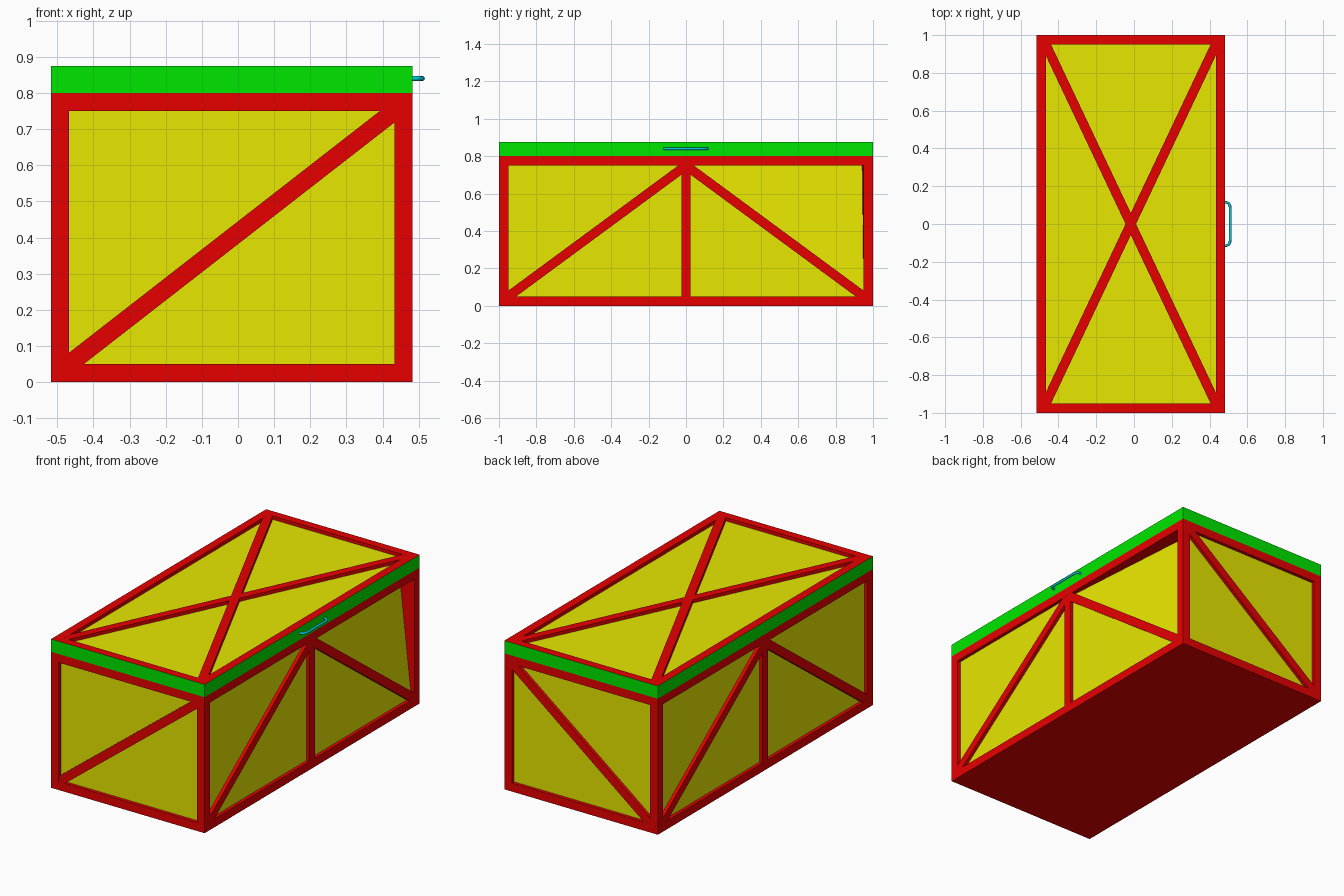
import bpy, bmesh
from mathutils import Vector, Matrix

if "Cube" in bpy.data.objects:
    bpy.data.objects.remove(bpy.data.objects["Cube"])

X0, X1 = -0.517, 0.483
RAIL, DEEP = 0.05, 0.02


def material(name, rgb):
    m = bpy.data.materials.new(name)
    m.diffuse_color = (*rgb, 1)
    m.use_nodes = True
    m.node_tree.nodes["Principled BSDF"].inputs["Base Color"].default_value = m.diffuse_color
    return m


RED = material("red", (0.8, 0.0, 0.0))
YELLOW = material("yellow", (0.8, 0.8, 0.0))
GREEN = material("green", (0.0, 0.8, 0.0))
CYAN = material("cyan", (0.0, 0.65, 0.75))


def add_object(name, bm, mats):
    me = bpy.data.meshes.new(name)
    bm.to_mesh(me)
    bm.free()
    for m in mats:
        me.materials.append(m)
    ob = bpy.data.objects.new(name, me)
    bpy.context.collection.objects.link(ob)
    return ob


def box(z0, z1):
    bm = bmesh.new()
    size = Vector((X1 - X0, 2, z1 - z0))
    mid = Vector(((X0 + X1) / 2, 0, (z0 + z1) / 2))
    bmesh.ops.create_cube(bm, size=1, matrix=Matrix.Translation(mid) @ Matrix.Diagonal((*size, 1)))
    bm.normal_update()
    return bm


def sink_panels(bm, faces, rail_mat, panel_mat):
    """Leave a rail around each face and recess the panel inside it."""
    for f in faces:
        n = f.normal.copy()
        for width in (RAIL, 0.0):
            rim = bmesh.ops.inset_individual(bm, faces=[f], thickness=width, use_even_offset=True)
            for r in rim["faces"]:
                r.material_index = rail_mat
        for v in f.verts:
            v.co -= n * DEEP
        f.material_index = panel_mat


def bar(bm, a, b, normal, extend=0.02):
    """Flat brace lying in a recess, its face flush with the rails."""
    a, b, n = Vector(a), Vector(b), Vector(normal)
    d = (b - a).normalized()
    side = n.cross(d)
    rot = Matrix((d, side, n)).transposed().to_4x4()
    mid = (a + b) / 2 - n * (DEEP / 2 + 0.0004)
    scale = Matrix.Diagonal(((b - a).length + 2 * extend, RAIL, DEEP, 1))
    bmesh.ops.create_cube(bm, size=1, matrix=Matrix.Translation(mid) @ rot @ scale)


# Chest body with recessed side panels
bm = box(0, 0.8)
sink_panels(bm, [f for f in bm.faces if abs(f.normal.z) < 0.5], 0, 1)

# One upper panel on the right side is pushed in at its corner
bm.normal_update()
panel = [f for f in bm.faces if f.material_index == 1 and f.normal.x > 0.9][0]
corner = max(panel.verts, key=lambda v: v.co.y + v.co.z)
low = max(panel.verts, key=lambda v: v.co.y - v.co.z)
bmesh.ops.bisect_plane(bm, geom=[panel] + panel.edges[:] + panel.verts[:],
                       plane_co=(0, 0, 0), plane_no=(0, 1, 0))
top_mid = [v for v in bm.verts if abs(v.co.y) < 1e-4 and v.co.z > 0.7 and v.co.x > 0.4][0]
bmesh.ops.connect_verts(bm, verts=[top_mid, low])
corner.co += Vector((-0.07, -0.008, 0))
add_object("chest_body", bm, [RED, YELLOW])

# Braces on the ends and the long sides
bm = bmesh.new()
for s in (-1, 1):
    bar(bm, (X0 + RAIL, s, RAIL), (X1 - RAIL, s, 0.75), (0, s, 0))
for x, n in ((X0, -1), (X1, 1)):
    bar(bm, (x, 0, RAIL), (x, 0, 0.75), (n, 0, 0))
    for s in (-1, 1):
        bar(bm, (x, s * 0.95, RAIL), (x, 0, 0.75), (n, 0, 0))
add_object("side_braces", bm, [RED])

# Lid with green edges and a recessed top
bm = box(0.8, 0.875)
sink_panels(bm, [f for f in bm.faces if f.normal.z > 0.5], 1, 2)
add_object("lid", bm, [GREEN, RED, YELLOW])

# Crossed braces on the lid
bm = bmesh.new()
for s in (-1, 1):
    bar(bm, (X0 + RAIL, -s * 0.95, 0.875), (X1 - RAIL, s * 0.95, 0.875), (0, 0, 1))
add_object("lid_braces", bm, [RED])

# Pull handle on the lid edge
cu = bpy.data.curves.new("handle", "CURVE")
cu.dimensions = "3D"
cu.bevel_depth = 0.007
cu.bevel_resolution = 2
cu.use_fill_caps = True
half = [(0.478, 0.115), (0.491, 0.114), (0.502, 0.108), (0.508, 0.096), (0.510, 0.08)]
path = [(x, -y) for x, y in half] + half[::-1]
sp = cu.splines.new("POLY")
sp.points.add(len(path) - 1)
for p, (x, y) in zip(sp.points, path):
    p.co = (x, y, 0.84, 1)
sp.use_smooth = True
cu.materials.append(CYAN)
bpy.context.collection.objects.link(bpy.data.objects.new("handle", cu))
